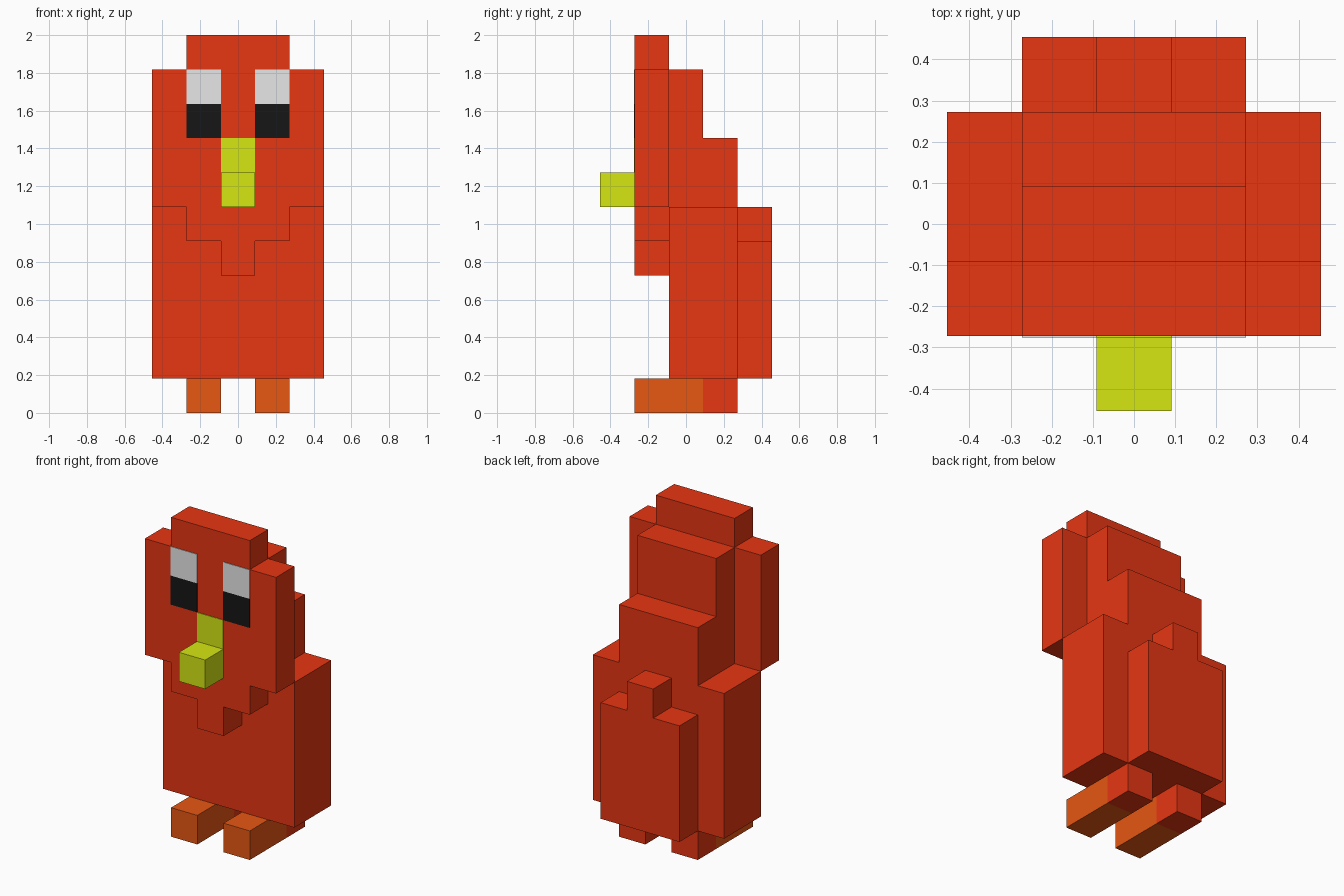
import bpy
import bmesh
from mathutils import Vector

cube = bpy.data.objects.get("Cube")
if cube:
    bpy.data.objects.remove(cube, do_unlink=True)

U = 2 / 11  # one block of the grid, the figure is eleven blocks tall


def material(name, rgb):
    m = bpy.data.materials.new(name)
    m.use_nodes = True
    m.diffuse_color = (*rgb, 1)
    bsdf = next(n for n in m.node_tree.nodes if n.type == 'BSDF_PRINCIPLED')
    bsdf.inputs["Base Color"].default_value = (*rgb, 1)
    return m


RED = material("red", (1.0, 0.046, 0.008))
ORANGE = material("orange", (1.0, 0.12, 0.008))
YELLOW = material("yellow green", (0.82, 0.98, 0.008))
WHITE = material("white", (1.0, 1.0, 1.0))
BLACK = material("black", (0.008, 0.008, 0.008))


def extrude_outline(name, points, direction, mat):
    """Extrude a flat outline of 3D points (in blocks) along a direction."""
    bm = bmesh.new()
    face = bm.faces.new([bm.verts.new(Vector(p) * U) for p in points])
    ext = bmesh.ops.extrude_face_region(bm, geom=[face], use_keep_orig=True)
    moved = [v for v in ext["geom"] if isinstance(v, bmesh.types.BMVert)]
    bmesh.ops.translate(bm, verts=moved, vec=Vector(direction) * U)
    bmesh.ops.recalc_face_normals(bm, faces=bm.faces)
    mesh = bpy.data.meshes.new(name)
    bm.to_mesh(mesh)
    bm.free()
    mesh.materials.append(mat)
    obj = bpy.data.objects.new(name, mesh)
    bpy.context.collection.objects.link(obj)
    return obj


def front_shape(name, half, y0, y1, mat):
    """Symmetric front outline, given as (x, z) on the +x side, bottom to top."""
    outline = half + [(-x, z) for x, z in reversed(half)]
    return extrude_outline(name, [(x, y0, z) for x, z in outline],
                           (0, y1 - y0, 0), mat)


def block(name, x, y, z, mat):
    """Box between (low, high) limits on each axis."""
    pts = [(x[0], y[0], z[0]), (x[1], y[0], z[0]),
           (x[1], y[0], z[1]), (x[0], y[0], z[1])]
    return extrude_outline(name, pts, (0, y[1] - y[0], 0), mat)


# Torso
block("body", (-2.5, 2.5), (-0.5, 1.5), (1, 6), RED)

# Stepped face, narrowing to a bib below and a crest above
front_shape("face", [(0.5, 4), (0.5, 5), (1.5, 5), (1.5, 6), (2.5, 6),
                     (2.5, 10), (1.5, 10), (1.5, 11)], -1.5, -0.5, RED)

# Back of the head, stepped in side profile
head = [(-0.5, 6), (1.5, 6), (1.5, 8), (0.5, 8), (0.5, 10), (-0.5, 10)]
extrude_outline("head_back", [(-1.5, y, z) for y, z in head], (3, 0, 0), RED)

# Tail panel with a raised middle
front_shape("tail", [(1.5, 1), (1.5, 5), (0.5, 5), (0.5, 6)], 1.5, 2.5, RED)

# Beak and the painted bridge above it
block("beak", (-0.5, 0.5), (-2.5, -1.5), (6, 7), YELLOW)
PAINT = (-1.52, -1.5)
block("beak_bridge", (-0.5, 0.5), PAINT, (7, 8), YELLOW)

# Paired eyes and feet
for side, s in (("left", 1), ("right", -1)):
    x = sorted((0.5 * s, 1.5 * s))
    block(f"{side}_eye_white", x, PAINT, (9, 10), WHITE)
    block(f"{side}_pupil", x, PAINT, (8, 9), BLACK)
    block(f"{side}_foot", x, (-1.5, 0.5), (0, 1), ORANGE)
    block(f"{side}_heel", x, (0.5, 1.5), (0, 1), RED)
